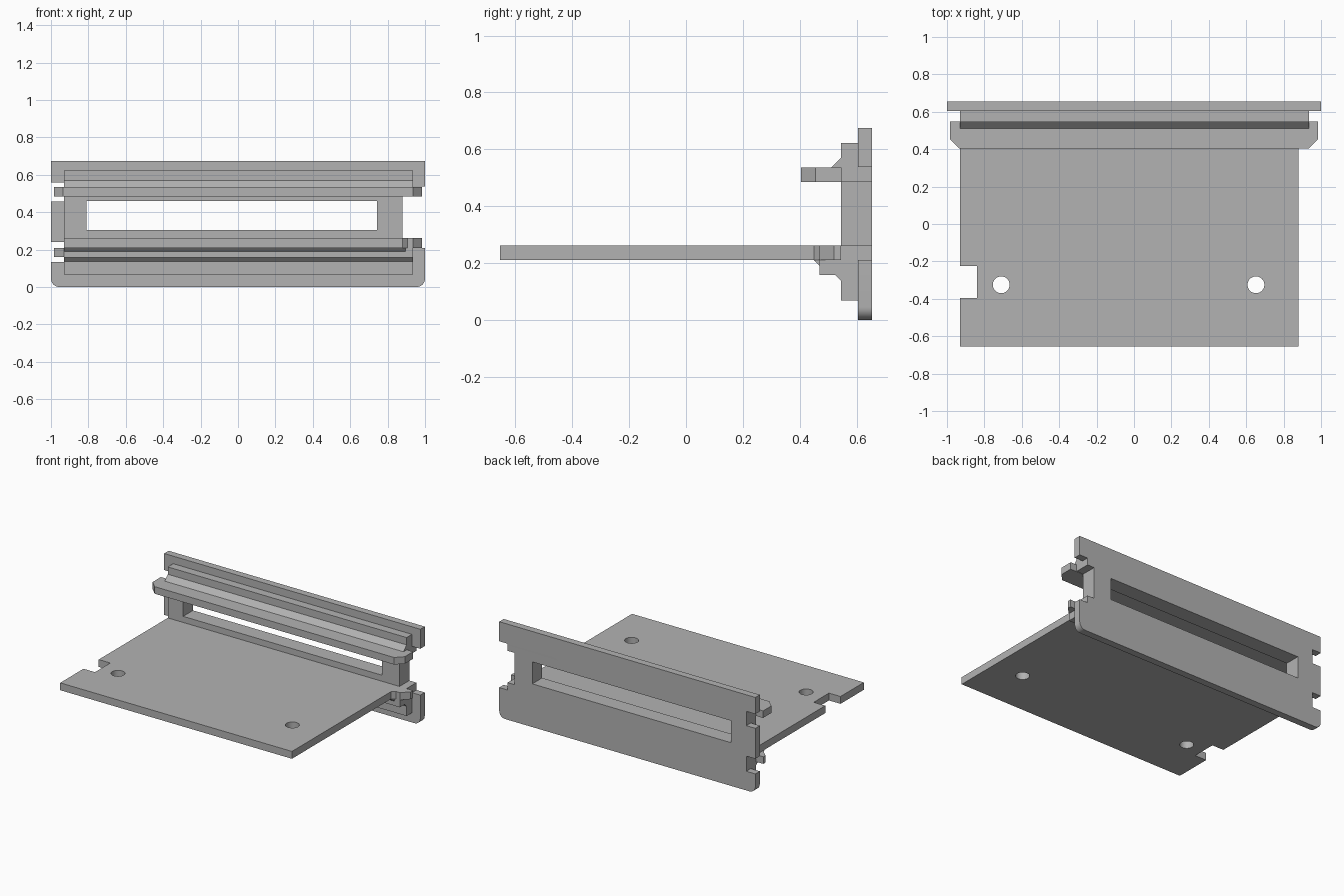
import bpy, bmesh, math
from mathutils import Matrix

cube = bpy.data.objects.get("Cube")
if cube:
    bpy.data.objects.remove(cube)

grey = bpy.data.materials.new("plain grey")
grey.use_nodes = True
colour = (0.45, 0.45, 0.45, 1)
grey.diffuse_color = colour
grey.node_tree.nodes["Principled BSDF"].inputs["Base Color"].default_value = colour

# Drawing planes: plan (xy), elevation (xz), section (yz)
PLAN = Matrix.Identity(4)
ELEVATION = Matrix(((1, 0, 0, 0), (0, 0, -1, 0), (0, 1, 0, 0), (0, 0, 0, 1)))
SECTION = Matrix(((0, 0, 1, 0), (1, 0, 0, 0), (0, 1, 0, 0), (0, 0, 0, 1)))


def prism(name, plane, low, high, *outlines):
    """Extrude the first outline from low to high; the others are holes."""
    curve = bpy.data.curves.new(name, "CURVE")
    curve.dimensions = "2D"
    curve.fill_mode = "BOTH"
    curve.extrude = (high - low) / 2
    for points in outlines:
        spline = curve.splines.new("POLY")
        spline.points.add(len(points) - 1)
        for p, (u, v) in zip(spline.points, points):
            p.co = (u, v, 0, 1)
        spline.use_cyclic_u = True
    obj = bpy.data.objects.new(name, curve)
    bpy.context.collection.objects.link(obj)
    bpy.ops.object.select_all(action="DESELECT")
    obj.select_set(True)
    bpy.context.view_layer.objects.active = obj
    bpy.ops.object.convert(target="MESH")
    obj = bpy.context.view_layer.objects.active
    mid = (low + high) / 2 * (-1 if plane is ELEVATION else 1)
    mesh = obj.data
    mesh.transform(plane @ Matrix.Translation((0, 0, mid)))
    bm = bmesh.new()
    bm.from_mesh(mesh)
    bmesh.ops.remove_doubles(bm, verts=bm.verts, dist=0.0001)
    bmesh.ops.recalc_face_normals(bm, faces=bm.faces)
    bm.to_mesh(mesh)
    bm.free()
    mesh.materials.clear()
    mesh.materials.append(grey)
    bpy.ops.object.shade_smooth_by_angle(angle=math.radians(30))
    return obj


def rect(u0, u1, v0, v1):
    return [(u0, v0), (u1, v0), (u1, v1), (u0, v1)]


def arc(u, v, r, start, end, steps):
    angles = [math.radians(start + (end - start) * i / steps) for i in range(steps + 1)]
    return [(u + r * math.cos(a), v + r * math.sin(a)) for a in angles]


def hole(u, v, r):
    return arc(u, v, r, 0, 360, 32)[:-1]


L, R, N = -0.93, 0.935, 0.88
window = rect(-0.81, 0.742, 0.305, 0.46)

# Face plate with notched ends and rounded lower corners
R_CORNER = 0.045
plate = arc(-1 + R_CORNER, R_CORNER, R_CORNER, 180, 270, 8)
plate += arc(1 - R_CORNER, R_CORNER, R_CORNER, 270, 360, 8)
plate += [(1, 0.21), (R, 0.21), (R, 0.262), (N, 0.262), (N, 0.487), (R, 0.487),
          (R, 0.537), (1, 0.537), (1, 0.675), (-1, 0.675)]
for low, high in ((0.457, 0.558), (0.135, 0.242)):
    plate += [(-1, high), (L, high), (L, low), (-1, low)]
prism("face_plate", ELEVATION, 0.605, 0.655, plate, window)

# Raised backing frame in front of the plate
frame = [(L, 0.068), (R, 0.068), (R, 0.262), (N, 0.262), (N, 0.487), (R, 0.487),
         (R, 0.622), (L, 0.622)]
prism("backing_frame", ELEVATION, 0.545, 0.605, frame, window)

# Shelf with edge notch and two mounting holes
shelf = [(L, -0.655), (N, -0.655), (N, 0.545), (L, 0.545),
         (L, -0.225), (-0.84, -0.225), (-0.84, -0.395), (L, -0.395)]
prism("shelf", PLAN, 0.21, 0.262, shelf,
      hole(-0.71, -0.325, 0.045), hole(0.652, -0.325, 0.045))

# Upper rail with chamfered ends and a sloped web
rail = [(-0.985, 0.547), (-0.985, 0.455), (-0.935, 0.405),
        (0.935, 0.405), (0.985, 0.455), (0.985, 0.547)]
prism("upper_rail", PLAN, 0.485, 0.535, rail)
prism("upper_web", SECTION, L, R, [(0.51, 0.535), (0.545, 0.535), (0.545, 0.57)])

# Lower ledge beneath the shelf, with a sloped joint
prism("lower_ledge", SECTION, L, R,
      [(0.47, 0.21), (0.47, 0.158), (0.524, 0.158), (0.545, 0.137), (0.545, 0.21)])
prism("ledge_joint", SECTION, L, 0.895, [(0.45, 0.21), (0.47, 0.19), (0.47, 0.21)])

# Hooked end tabs
prism("left_tab", PLAN, 0.21, 0.262,
      [(N, 0.45), (0.905, 0.47), (R, 0.47), (0.985, 0.52), (0.985, 0.545), (N, 0.545)])
prism("right_tab", PLAN, 0.16, 0.21,
      [(L, 0.47), (-0.985, 0.52), (-0.985, 0.545), (L, 0.545)])
